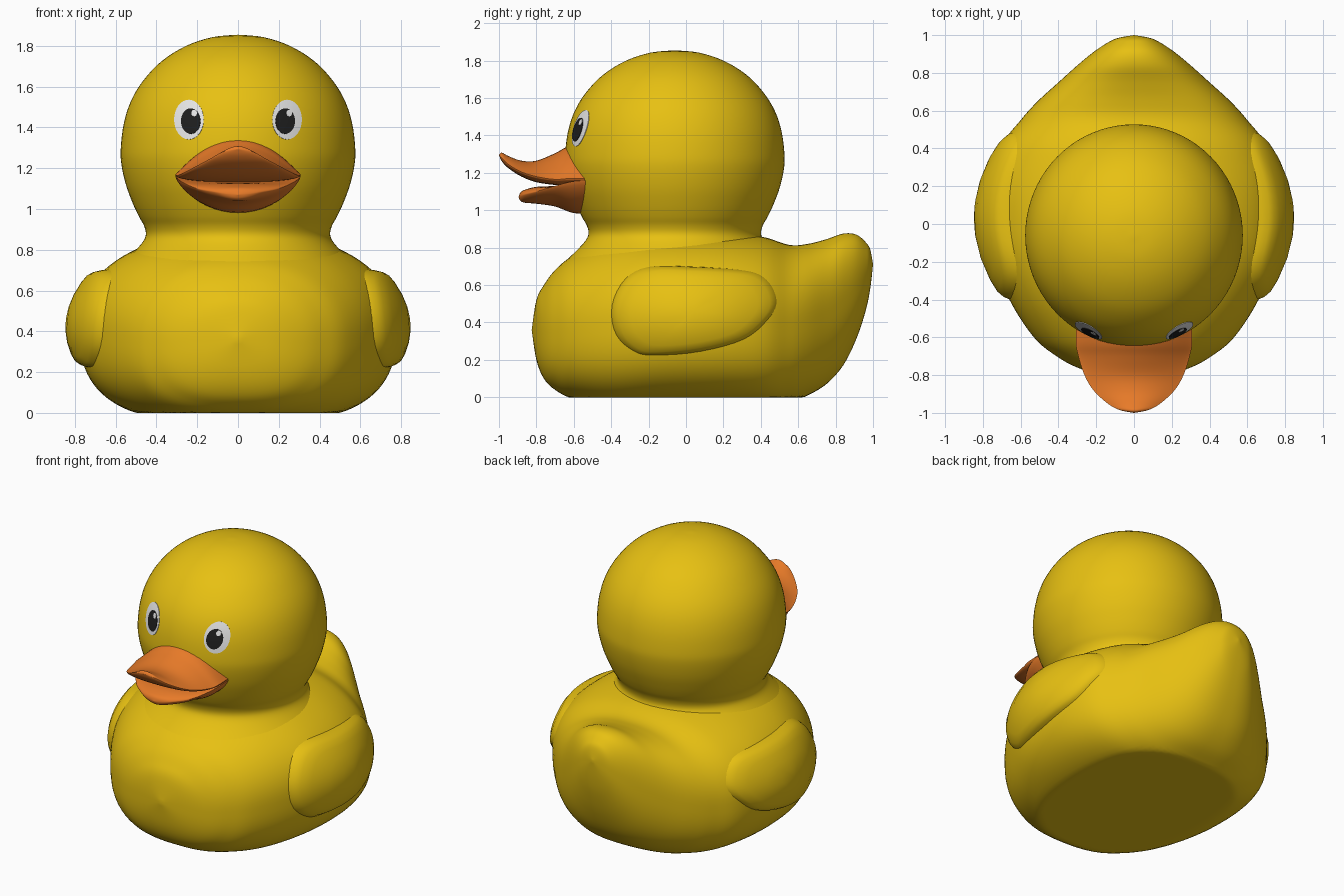
import bpy, bmesh, math
from mathutils import Vector

if "Cube" in bpy.data.objects:
    bpy.data.objects.remove(bpy.data.objects["Cube"])


def material(name, rgb):
    m = bpy.data.materials.new(name)
    m.diffuse_color = (*rgb, 1)
    m.use_nodes = True
    m.node_tree.nodes["Principled BSDF"].inputs["Base Color"].default_value = m.diffuse_color
    return m


YELLOW = material("yellow", (0.80, 0.53, 0.006))
ORANGE = material("orange", (0.82, 0.20, 0.022))
WHITE = material("white", (0.80, 0.80, 0.80))
BLACK = material("black", (0.013, 0.013, 0.013))


def spline(rows, steps, closed=False):
    """Smooth curve through rows of numbers (Catmull-Rom)."""
    n, out = len(rows), []
    for i in range(n if closed else n - 1):
        if closed:
            p = [rows[(i + k) % n] for k in (-1, 0, 1, 2)]
        else:
            p = [rows[min(max(i + k, 0), n - 1)] for k in (-1, 0, 1, 2)]
        for s in range(steps):
            t = s / steps
            out.append([0.5 * (2 * b + (c - a) * t + (2 * a - 5 * b + 4 * c - d) * t * t
                               + (3 * b - a - 3 * c + d) * t ** 3) for a, b, c, d in zip(*p)])
    if not closed:
        out.append(list(rows[-1]))
    return out


def skin(name, rings, mat, angle=45):
    """Join rings of points into one closed, smooth object."""
    bm = bmesh.new()
    vs = [[bm.verts.new(p) for p in ring] for ring in rings]
    n = len(vs[0])
    for a, b in zip(vs, vs[1:]):
        for i in range(n):
            j = (i + 1) % n
            bm.faces.new((a[i], a[j], b[j], b[i]))
    bm.faces.new(vs[0])
    bm.faces.new(vs[-1])
    bmesh.ops.remove_doubles(bm, verts=bm.verts, dist=0.0003)
    bmesh.ops.recalc_face_normals(bm, faces=bm.faces)
    me = bpy.data.meshes.new(name)
    bm.to_mesh(me)
    bm.free()
    ob = bpy.data.objects.new(name, me)
    bpy.context.collection.objects.link(ob)
    me.materials.append(mat)
    bpy.ops.object.select_all(action='DESELECT')
    ob.select_set(True)
    bpy.context.view_layer.objects.active = ob
    bpy.ops.object.shade_smooth_by_angle(angle=math.radians(angle))
    return ob


def loft(name, rows, mat, px_top, px_low, pz_top, pz_low, seg=64, steps=5):
    """Loft along y; rows are (y, half width, top z, edge z, bottom z)."""
    rings = []
    for y, w, zt, ze, zb in spline(rows, steps):
        ring = []
        for i in range(seg):
            a = 2 * math.pi * i / seg
            c, s = math.cos(a), math.sin(a)
            up = s >= 0
            px = px_top if up else px_low(w)
            x = math.copysign(abs(c) ** px, c) * w
            z = ze + ((zt - ze) * s ** pz_top if up else (zb - ze) * (-s) ** pz_low)
            ring.append((x, y, max(z, 0)))
        rings.append(ring)
    return skin(name, rings, mat)


# Body with flat base and raised tail: (y, half width, top z, bottom z)
body = [(-0.825, 0, .36, .36), (-0.80, .17, .52, .20), (-0.76, .30, .60, .10),
        (-0.70, .41, .68, .04), (-0.60, .53, .76, -.01), (-0.40, .66, .85, -.05),
        (-0.15, .76, .89, -.05), (0.15, .775, .89, -.05), (0.40, .71, .86, -.05),
        (0.55, .60, .815, -.03), (0.65, .51, .82, .01), (0.75, .40, .845, .07),
        (0.84, .30, .875, .17), (0.91, .215, .87, .31), (0.96, .14, .83, .46),
        (0.985, .085, .79, .58), (1.0, 0, .71, .71)]
loft("body", [(y, w, t, (t + b) / 2, b) for y, w, t, b in body], YELLOW,
     0.91, lambda w: 0.9 - 0.25 * w / 0.775, 0.91, 0.75, seg=96)

# Head and neck: turned profile (radius, z)
HEAD_Y, HEAD_SY = -0.06, 1.02
profile = spline([(.56, .74), (.50, .80), (.463, .845), (.452, .88), (.462, .92), (.487, .965),
                  (.517, 1.03), (.55, 1.12), (.572, 1.22), (.575, 1.30), (.56, 1.42),
                  (.525, 1.53), (.465, 1.63), (.375, 1.725), (.255, 1.80), (.125, 1.843),
                  (0, 1.855)], 4)
skin("head", [[(r * math.cos(2 * math.pi * i / 80),
                HEAD_Y + HEAD_SY * r * math.sin(2 * math.pi * i / 80), z)
               for i in range(80)] for r, z in profile], YELLOW, 60)


def on_head(x, z, out):
    """Point on the front of the head, pushed out by a small distance."""
    for (r0, z0), (r1, z1) in zip(profile, profile[1:]):
        if z0 <= z <= z1:
            r = r0 + (r1 - r0) * (z - z0) / (z1 - z0)
            break
    p = Vector((x, HEAD_Y - HEAD_SY * math.sqrt(r * r - x * x), z))
    return p + (p - Vector((0, HEAD_Y, 1.28))).normalized() * out


def plate(name, cx, cz, rx, rz, lift, mat):
    """Thin oval plate that follows the head."""
    rings = []
    for s, out in ((1, -.012), (1, lift), (.75, lift), (.5, lift), (.25, lift), (0, lift)):
        rings.append([on_head(cx + rx * s * math.cos(2 * math.pi * i / 32),
                              cz + rz * s * math.sin(2 * math.pi * i / 32), out)
                      for i in range(32)])
    skin(name, rings, mat)


# Wings: rounded outline (y, z), domed outwards
outline = spline([(-.20, .70), (-.33, .635), (-.405, .49), (-.385, .33), (-.29, .235),
                  (-.18, .215), (.08, .24), (.32, .305), (.45, .41), (.50, .50),
                  (.475, .595), (.405, .66), (.28, .685), (.03, .70)], 4, closed=True)
WING_RINGS = [(1, -.30), (1, -.085), (.985, -.045), (.95, -.017), (.89, -.003),
              (.75, 0), (.5, 0), (.25, 0), (0, 0)]
for side, label in ((-1, "left"), (1, "right")):
    rings = []
    for s, depth in WING_RINGS:
        ring = []
        for y, z in outline:
            y, z = .04 + (y - .04) * s, .46 + (z - .46) * s
            x = .847 - .8 * (y - .03) ** 2 - 1.6 * (z - .42) ** 2 + depth
            ring.append((side * x, y, z))
        rings.append(ring)
    skin(label + "_wing", rings, YELLOW, 60)

    # Eyes: white, pupil and glint
    plate(label + "_eye_white", side * .24, 1.438, .072, .097, .003, WHITE)
    plate(label + "_pupil", side * .23, 1.43, .047, .062, .006, BLACK)
    plate(label + "_eye_glint", side * .23 + .018, 1.468, .014, .016, .008, WHITE)

# Beak: upturned upper half and shorter lower half
loft("upper_beak", [(-.48, .30, 1.37, 1.17, 1.13), (-.62, .308, 1.345, 1.17, 1.13),
                    (-.70, .295, 1.305, 1.165, 1.135), (-.80, .262, 1.265, 1.18, 1.15),
                    (-.88, .215, 1.265, 1.205, 1.18), (-.95, .14, 1.29, 1.245, 1.225),
                    (-.985, .075, 1.308, 1.28, 1.262), (-1.0, 0, 1.295, 1.295, 1.295)],
     ORANGE, 1, lambda w: 1, 2.2, 0.8, seg=48)
loft("lower_beak", [(-.48, .30, 1.15, 1.16, .98), (-.60, .305, 1.14, 1.155, .985),
                    (-.70, .27, 1.13, 1.13, 1.02), (-.80, .20, 1.125, 1.10, 1.035),
                    (-.86, .12, 1.11, 1.085, 1.04), (-.885, .06, 1.095, 1.075, 1.05),
                    (-.895, 0, 1.07, 1.07, 1.07)],
     ORANGE, 1, lambda w: 1, 1, 1.5, seg=48)
